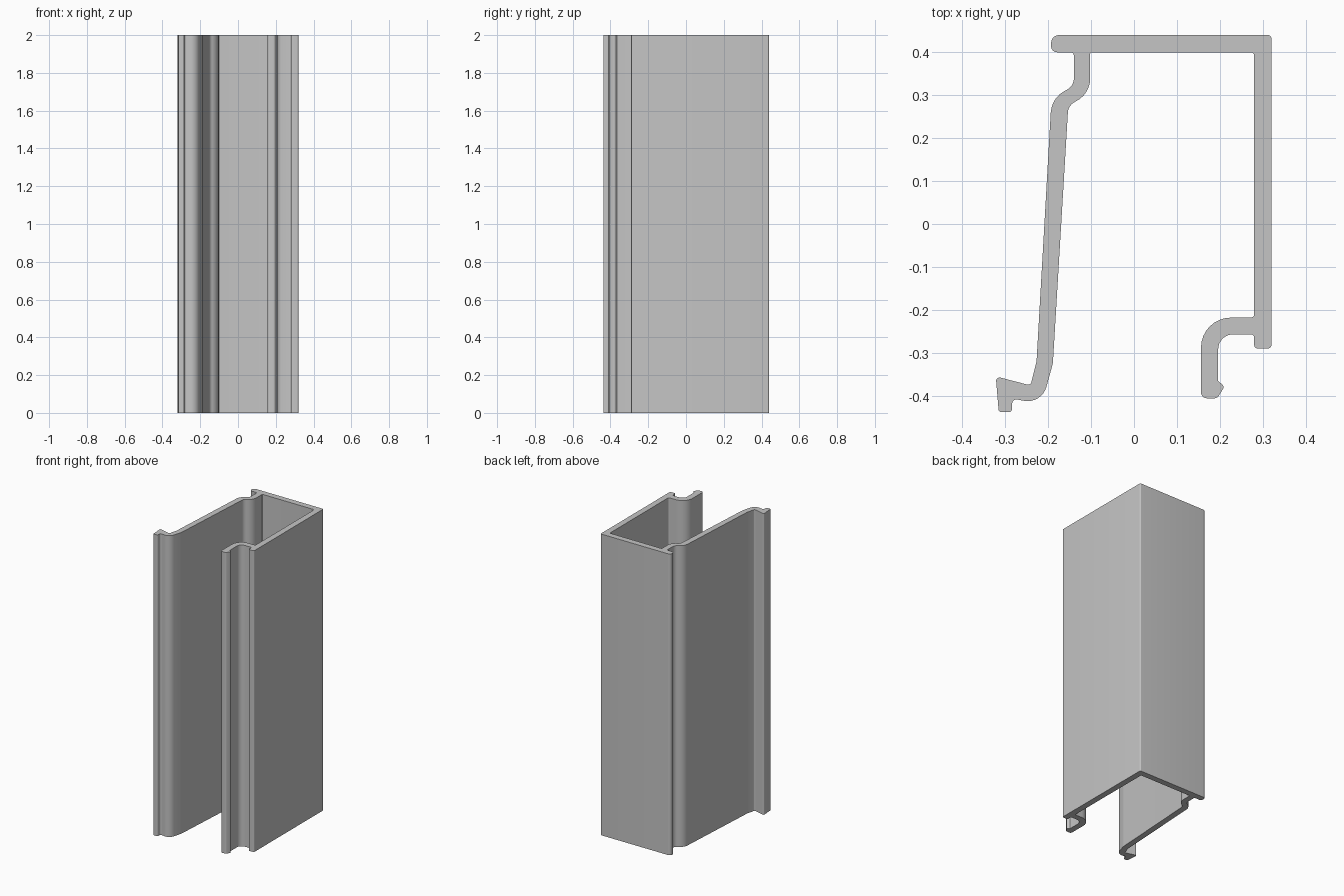
import bpy, bmesh, math
from mathutils import Vector

LENGTH = 2.0

# Remove the default cube
default_cube = bpy.data.objects.get("Cube")
if default_cube:
    bpy.data.objects.remove(default_cube, do_unlink=True)


def make_material(name, colour):
    material = bpy.data.materials.new(name)
    material.use_nodes = True
    material.diffuse_color = colour
    shader = next(n for n in material.node_tree.nodes if n.type == "BSDF_PRINCIPLED")
    shader.inputs["Base Color"].default_value = colour
    return material


def fillet(before, corner, after, radius):
    """Return the points of a round arc that replaces one corner."""
    to_before = (before - corner).normalized()
    to_after = (after - corner).normalized()
    opening = to_before.angle(to_after)
    turn = math.pi - opening
    tangent = radius * math.tan(turn / 2)
    start = corner + to_before * tangent
    end = corner + to_after * tangent
    centre = corner + (to_before + to_after).normalized() * radius / math.sin(opening / 2)
    steps = max(2, math.ceil(turn / math.radians(12)))
    arm_start, arm_end = start - centre, end - centre
    points = []
    for step in range(steps + 1):
        t = step / steps
        arm = (arm_start * math.sin((1 - t) * turn) + arm_end * math.sin(t * turn)) / math.sin(turn)
        points.append(centre + arm)
    return points


def rounded_outline(corners):
    vectors = [Vector((x, y)) for x, y, radius in corners]
    outline = []
    for i, (x, y, radius) in enumerate(corners):
        before, after = vectors[i - 1], vectors[(i + 1) % len(vectors)]
        outline += fillet(before, vectors[i], after, radius)
    return outline


def extrude_outline(name, outline, length, material):
    mesh = bpy.data.meshes.new(name)
    bm = bmesh.new()
    base = bm.faces.new([bm.verts.new((p.x, p.y, 0)) for p in outline])
    result = bmesh.ops.extrude_face_region(bm, geom=[base], use_keep_orig=True)
    top = [v for v in result["geom"] if isinstance(v, bmesh.types.BMVert)]
    bmesh.ops.translate(bm, verts=top, vec=(0, 0, length))
    bmesh.ops.recalc_face_normals(bm, faces=bm.faces[:])
    bm.to_mesh(mesh)
    bm.free()
    mesh.materials.append(material)
    obj = bpy.data.objects.new(name, mesh)
    bpy.context.collection.objects.link(obj)
    return obj


# Back wall and right wall, outer side: x, y, corner radius
back_and_side = [
    (-.193, .44, .018), (.32, .44, .008), (.32, -.29, .008), (.28, -.29, .008),
]
# Hooked lip at the end of the right wall
hooked_lip = [
    (.28, -.257, .008), (.196, -.257, .035), (.196, -.366, .004),
    (.211, -.378, .008), (.194, -.406, .012), (.156, -.406, .014),
    (.156, -.218, .07), (.28, -.218, .008),
]
# Inner corners, then the inner face of the jogged left wall
inner_side = [
    (.28, .4, .008), (-.102, .4, .004), (-.102, .302, .06),
    (-.153, .277, .03), (-.189, -.325, .06),
]
# Foot of the left wall with its turned-out flange
flange = [
    (-.215, -.419, .045), (-.283, -.407, .01), (-.285, -.438, .006),
    (-.315, -.438, .006), (-.322, -.355, .008), (-.241, -.376, .008),
]
# Outer face of the left wall, back up to the overhang
outer_side = [
    (-.227, -.32, .06), (-.192, .293, .06), (-.14, .322, .03),
    (-.14, .4, .008), (-.193, .4, .014),
]

grey = make_material("plain grey", (.56, .56, .56, 1))
outline = rounded_outline(back_and_side + hooked_lip + inner_side + flange + outer_side)
channel = extrude_outline("frame_channel", outline, LENGTH, grey)

# Smooth the round bends and keep the edges crisp
bpy.ops.object.select_all(action="DESELECT")
channel.select_set(True)
bpy.context.view_layer.objects.active = channel
bpy.ops.object.shade_smooth_by_angle(angle=math.radians(30))
